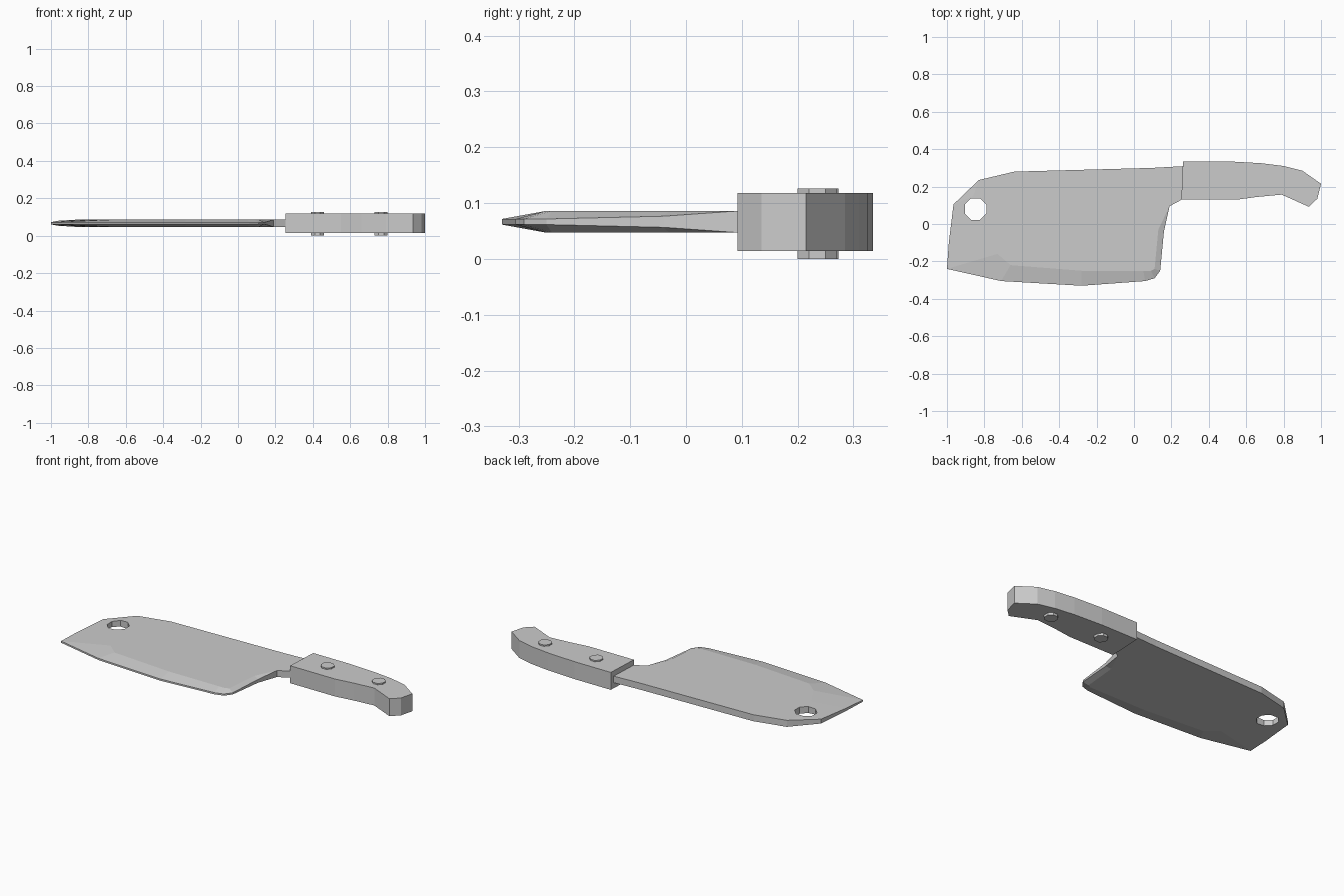
import bpy, bmesh, math

cube = bpy.data.objects.get("Cube")
if cube:
    bpy.data.objects.remove(cube)

steel = bpy.data.materials.new("plain_grey")
steel.use_nodes = True
grey = (0.6, 0.6, 0.6, 1)
steel.diffuse_color = grey
steel.node_tree.nodes["Principled BSDF"].inputs["Base Color"].default_value = grey

MID = 0.0665    # height of the blade's middle plane
THICK = 0.0195  # half thickness of the blade


def make_object(name, bm):
    bmesh.ops.recalc_face_normals(bm, faces=bm.faces)
    mesh = bpy.data.meshes.new(name)
    bm.to_mesh(mesh)
    bm.free()
    mesh.materials.append(steel)
    obj = bpy.data.objects.new(name, mesh)
    bpy.context.collection.objects.link(obj)
    return obj


def prism(name, outline, low, high):
    """Flat outline extruded straight up."""
    bm = bmesh.new()
    face = bm.faces.new([bm.verts.new((x, y, low)) for x, y in outline])
    top = bmesh.ops.extrude_face_region(bm, geom=[face])["geom"]
    verts = [v for v in top if isinstance(v, bmesh.types.BMVert)]
    bmesh.ops.translate(bm, verts=verts, vec=(0, 0, high - low))
    return make_object(name, bm)


def ring(x, y, radius, sides=8):
    angles = [math.tau * (i + 0.5) / sides for i in range(sides)]
    return [(x + radius * math.cos(a), y + radius * math.sin(a)) for a in angles]


# Blade: ground rim points as (x, y, half thickness, inner x, inner y)
ground = [
    (-0.965, 0.105, 0.013, -0.86, 0.15),
    (-0.99, -0.1, 0.008, -0.8, -0.04),
    (-1, -0.24, 0.005, -0.73, -0.16),
    (-0.71, -0.305, 0.005, -0.66, -0.22),
    (-0.28, -0.33, 0.005, -0.28, -0.25),
    (0.06, -0.305, 0.005, 0.05, -0.25),
    (0.11, -0.29, 0.005, 0.09, -0.25),
    (0.14, -0.25, 0.005, 0.11, -0.24),
    (0.16, -0.04, 0.01, 0.13, -0.03),
]
# Full-thickness points along the neck and spine
spine = [(0.19, 0.095), (0.255, 0.13), (0.28, 0.13), (0.28, 0.31),
         (0.1, 0.3), (-0.64, 0.28), (-0.83, 0.235)]

bm = bmesh.new()
rims, inners = [], []
for side in (1, -1):
    rim, inner = [], []
    for x, y, half, ix, iy in ground:
        rim.append(bm.verts.new((x, y, MID + side * half)))
        inner.append(bm.verts.new((ix, iy, MID + side * THICK)))
    for x, y in spine:
        vert = bm.verts.new((x, y, MID + side * THICK))
        rim.append(vert)
        inner.append(vert)
    bm.faces.new(inner)
    rims.append(rim)
    for i in range(len(rim)):
        j = (i + 1) % len(rim)
        loop = list(dict.fromkeys((rim[i], rim[j], inner[j], inner[i])))
        if len(loop) > 2:
            bm.faces.new(loop)
upper, lower = rims
for i in range(len(upper)):
    j = (i + 1) % len(upper)
    bm.faces.new((upper[i], upper[j], lower[j], lower[i]))
blade = make_object("blade", bm)

# Hanging hole cut through the blade
cutter = prism("hole_cutter", ring(-0.847, 0.08, 0.062), -0.1, 0.2)
cutter.hide_render = True
cutter.hide_viewport = True
cut = blade.modifiers.new("hanging_hole", "BOOLEAN")
cut.operation = "DIFFERENCE"
cut.object = cutter
cut.solver = "EXACT"

# Handle
handle_outline = [
    (0.253, 0.13), (0.55, 0.13), (0.66, 0.145), (0.79, 0.157),
    (0.935, 0.092), (0.98, 0.135), (1, 0.215), (0.9, 0.285),
    (0.8, 0.31), (0.68, 0.325), (0.5, 0.335), (0.262, 0.335),
]
prism("handle", handle_outline, 0.014, 0.118)

# Rivets through the handle
for name, x, y in (("front_rivet", 0.425, 0.238), ("rear_rivet", 0.765, 0.235)):
    prism(name, ring(x, y, 0.038), 0, 0.126)
